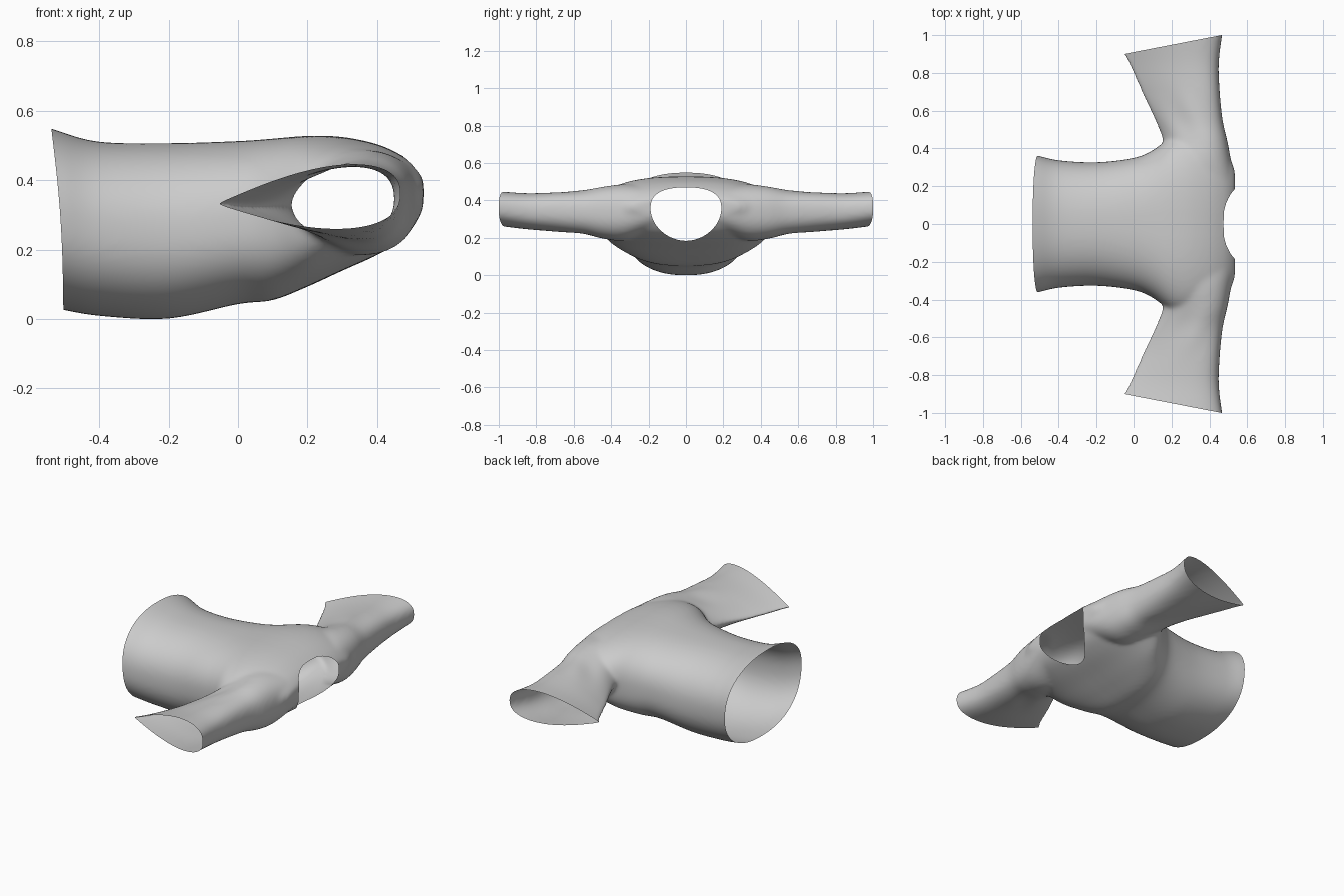
import bpy, bmesh, math
from mathutils import Vector

if "Cube" in bpy.data.objects:
    bpy.data.objects.remove(bpy.data.objects["Cube"])

N = 64


def spow(v, e):
    return math.copysign(abs(v) ** e, v)


def loft(name, rings):
    """Closed solid skinned through a list of point rings."""
    bm = bmesh.new()
    rows = [[bm.verts.new(p) for p in r] for r in rings]
    for a, b in zip(rows, rows[1:]):
        for i in range(N):
            j = (i + 1) % N
            bm.faces.new((a[i], a[j], b[j], b[i]))
    bm.faces.new(rows[0])
    bm.faces.new(rows[-1])
    bmesh.ops.recalc_face_normals(bm, faces=bm.faces)
    me = bpy.data.meshes.new(name)
    bm.to_mesh(me)
    bm.free()
    ob = bpy.data.objects.new(name, me)
    bpy.context.collection.objects.link(ob)
    return ob


def resample(stations, steps=6):
    """Catmull-Rom smoothing of the station values."""
    out = []
    for i in range(len(stations) - 1):
        p0, p1 = stations[max(i - 1, 0)], stations[i]
        p2, p3 = stations[i + 1], stations[min(i + 2, len(stations) - 1)]
        for k in range(steps):
            t = k / steps
            out.append([0.5 * (2 * b + (c - a) * t + (2 * a - 5 * b + 4 * c - d) * t * t
                               + (3 * b - a - 3 * c + d) * t ** 3)
                        for a, b, c, d in zip(p0, p1, p2, p3)])
    return out + [list(stations[-1])]


# torso: x, half width, bottom z, top z, squareness
torso = [(-0.62, .385, .04, .58, 2.3), (-0.52, .362, .028, .541, 2.3), (-0.4, .337, .008, .509, 2.3),
         (-0.2, .327, .0, .505, 2.3), (0, .35, .042, .511, 2.45), (.1, .39, .053, .518, 2.6),
         (.2, .46, .092, .526, 2.65), (.3, .48, .138, .523, 2.6), (.4, .46, .183, .502, 2.5),
         (.47, .41, .225, .47, 2.5), (.51, .35, .27, .44, 2.4), (.535, .28, .32, .41, 2.3)]


def torso_ring(s):
    x, w, zb, zt, n = s
    e = 2 / n
    return [(x, w * spow(math.cos(a), e), (zb + zt) / 2 + (zt - zb) / 2 * spow(math.sin(a), e))
            for a in (2 * math.pi * i / N for i in range(N))]


# sleeve: y, x min, x max, bottom z, top z, teardrop amount
sleeve = [(.1, .2, .53, .24, .47, 0), (.2, .18, .535, .22, .48, 0), (.33, .165, .515, .185, .487, .1),
          (.44, .155, .495, .197, .475, .25), (.55, .11, .47, .222, .455, .4),
          (.7, .035, .455, .238, .447, .6), (.85, -.04, .45, .25, .442, .7),
          (1.0, -.115, .468, .268, .452, .7), (1.1, -.165, .49, .28, .46, .7)]


def sleeve_ring(s, side):
    y, x0, x1, zb, zt, p = s
    angles = [2 * math.pi * (i + .5) / N for i in range(N)]
    prof = [spow(math.sin(a), .8) * ((1 + math.cos(a)) / 2) ** max(p, 0) for a in angles]
    top = max(prof)
    drop = .02 * min(p / .6, 1)
    return [((x0 + x1) / 2 + (x1 - x0) / 2 * math.cos(a), side * y,
             (zb + zt) / 2 + (zt - zb) / 2 * f / top - drop * (1 - math.cos(a)) / 2)
            for a, f in zip(angles, prof)]


shirt = loft("shirt_base", [torso_ring(s) for s in resample(torso)])
helpers = [shirt]
for side in (-1, 1):
    arm = loft("sleeve_base", [sleeve_ring(s, side) for s in resample(sleeve)])
    arm.hide_render = True
    helpers.append(arm)
    m = shirt.modifiers.new("join", 'BOOLEAN')
    m.operation, m.object, m.solver = 'UNION', arm, 'EXACT'

# blend the parts into one smooth skin
m = shirt.modifiers.new("skin", 'REMESH')
m.mode, m.voxel_size = 'VOXEL', 0.01
m = shirt.modifiers.new("soften", 'SMOOTH')
m.factor, m.iterations = 0.5, 18
me = bpy.data.meshes.new_from_object(shirt.evaluated_get(bpy.context.evaluated_depsgraph_get()))
for h in helpers:
    bpy.data.objects.remove(h)

bm = bmesh.new()
bm.from_mesh(me)


def trim(co, no):
    bmesh.ops.bisect_plane(bm, geom=bm.verts[:] + bm.edges[:] + bm.faces[:],
                           plane_co=co, plane_no=no, clear_outer=True)


# open hem and slanted cuffs
trim((-.503, 0, .03), (-1, 0, -.067))
for side in (-1, 1):
    trim((.465, side, .35), (-.19, side * .98, 0))


# egg-shaped neck opening
def neck_edge(v):
    a = math.atan2(v.z - .355, v.y)
    h = .113 if v.z > .355 else .173
    e = 2.5 if v.z > .355 else 1.9
    c, s = abs(math.cos(a)) / .19, abs(math.sin(a)) / h
    r = (c ** e + s ** e) ** (-1 / e)
    return a, r, math.hypot(v.y, v.z - .355)


def in_neck(f):
    c = f.calc_center_median()
    a, r, d = neck_edge(c)
    return c.x > .2 and d < r


bmesh.ops.delete(bm, geom=[f for f in bm.faces if in_neck(f)], context='FACES')
rim = [v for v in bm.verts if v.is_boundary and v.co.x > .25 and abs(v.co.y) < .3]
for v in rim:
    a, r, d = neck_edge(v.co)
    v.co.y, v.co.z = r * math.cos(a), .355 + r * math.sin(a)
for _ in range(4):
    new = {}
    for v in rim:
        n = [e.other_vert(v).co for e in v.link_edges if e.is_boundary]
        new[v] = v.co * .5 + sum(n, Vector()) / len(n) * .5
    for v, c in new.items():
        v.co = c

# curved hem edge and soft sleeve folds
for v in bm.verts:
    x, y, z = v.co
    if x < -.35:
        v.co.x += .009 * math.sin(math.pi * (z - .03) / .52) * min((-.35 - x) / .15, 1)
    g = math.exp(-((abs(y) - .55) / .13) ** 2) * math.exp(-((x - .27) / .12) ** 2)
    v.co.z += .004 * g * math.sin(30 * (x + .6 * abs(y)))

low = min(v.co.z for v in bm.verts)
for v in bm.verts:
    v.co.z -= low
for f in bm.faces:
    f.smooth = True
bm.to_mesh(me)
bm.free()
me.name = "shirt"
bpy.context.collection.objects.link(bpy.data.objects.new("shirt", me))
